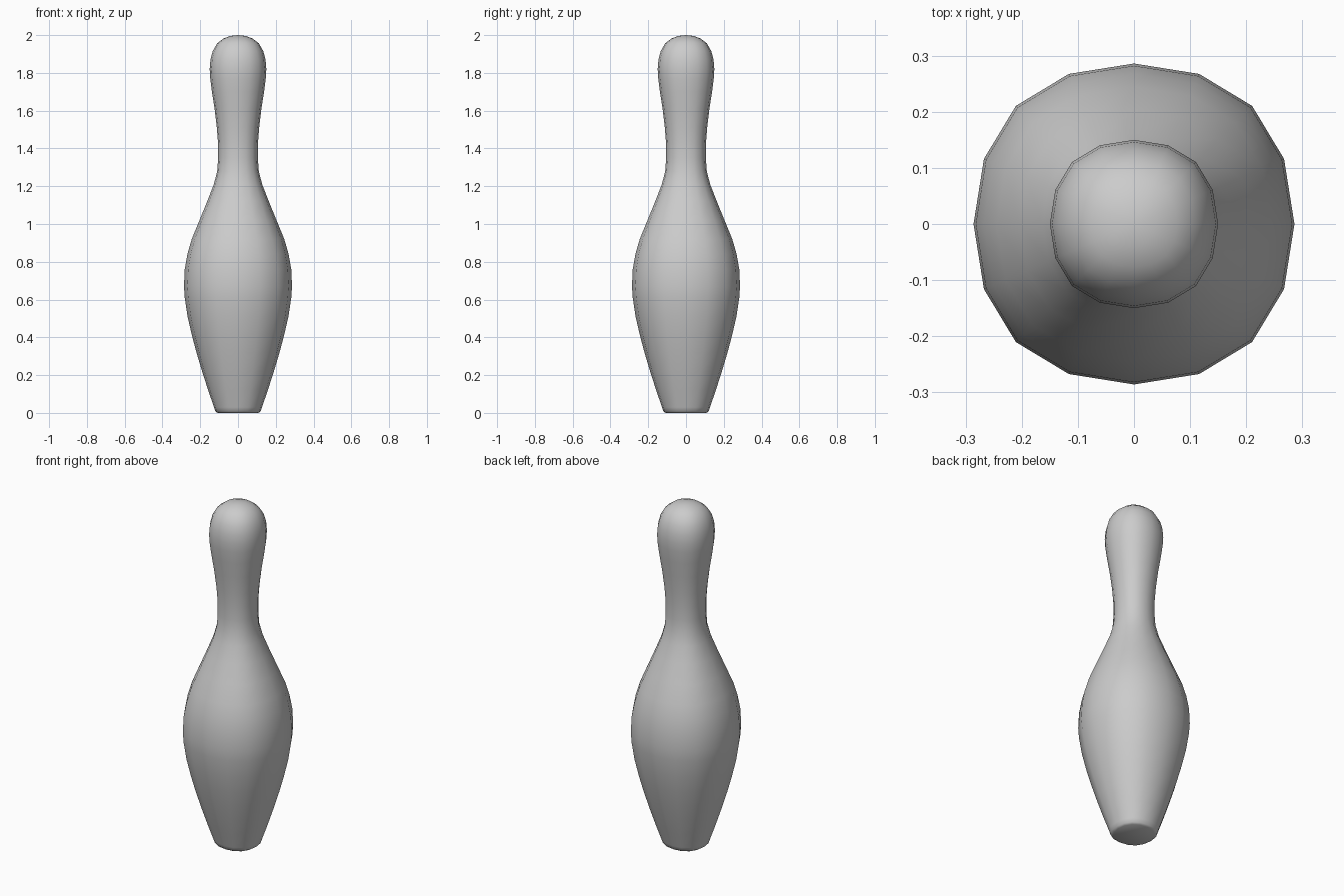
import bpy, bmesh

# Side profile as (radius, height), base to crown
profile = [(0.108, 0.0), (0.120, 0.008), (0.127, 0.03), (0.158, 0.12), (0.190, 0.22),
           (0.220, 0.32), (0.244, 0.41), (0.267, 0.51), (0.282, 0.61), (0.286, 0.67),
           (0.282, 0.76), (0.268, 0.84), (0.245, 0.92), (0.204, 1.02), (0.163, 1.12),
           (0.128, 1.21), (0.110, 1.28), (0.105, 1.35), (0.106, 1.43), (0.112, 1.51),
           (0.124, 1.61), (0.138, 1.70), (0.147, 1.77), (0.150, 1.82), (0.146, 1.87),
           (0.134, 1.915), (0.110, 1.957), (0.077, 1.982), (0.039, 1.996)]

# Sixteen-sided, slightly squarish cross-section
quarter = [(1, 0), (0.935, 0.406), (0.736, 0.736), (0.406, 0.935)]
section = list(quarter)
for _ in range(3):
    quarter = [(-y, x) for x, y in quarter]
    section += quarter

# Pin body: stacked rings with a flat base and rounded crown
bm = bmesh.new()
rings = [[bm.verts.new((r * x, r * y, z)) for x, y in section] for r, z in profile]
n = len(section)
for lo, hi in zip(rings, rings[1:]):
    for i in range(n):
        j = (i + 1) % n
        bm.faces.new((lo[i], lo[j], hi[j], hi[i]))
bm.faces.new(rings[0][::-1])
crown = bm.verts.new((0, 0, 2.0))
for i in range(n):
    bm.faces.new((rings[-1][i], rings[-1][(i + 1) % n], crown))
for f in bm.faces:
    f.smooth = True
mesh = bpy.data.meshes.new("pin_body")
bm.to_mesh(mesh)
bm.free()
pin = bpy.data.objects.new("pin_body", mesh)
bpy.context.collection.objects.link(pin)
